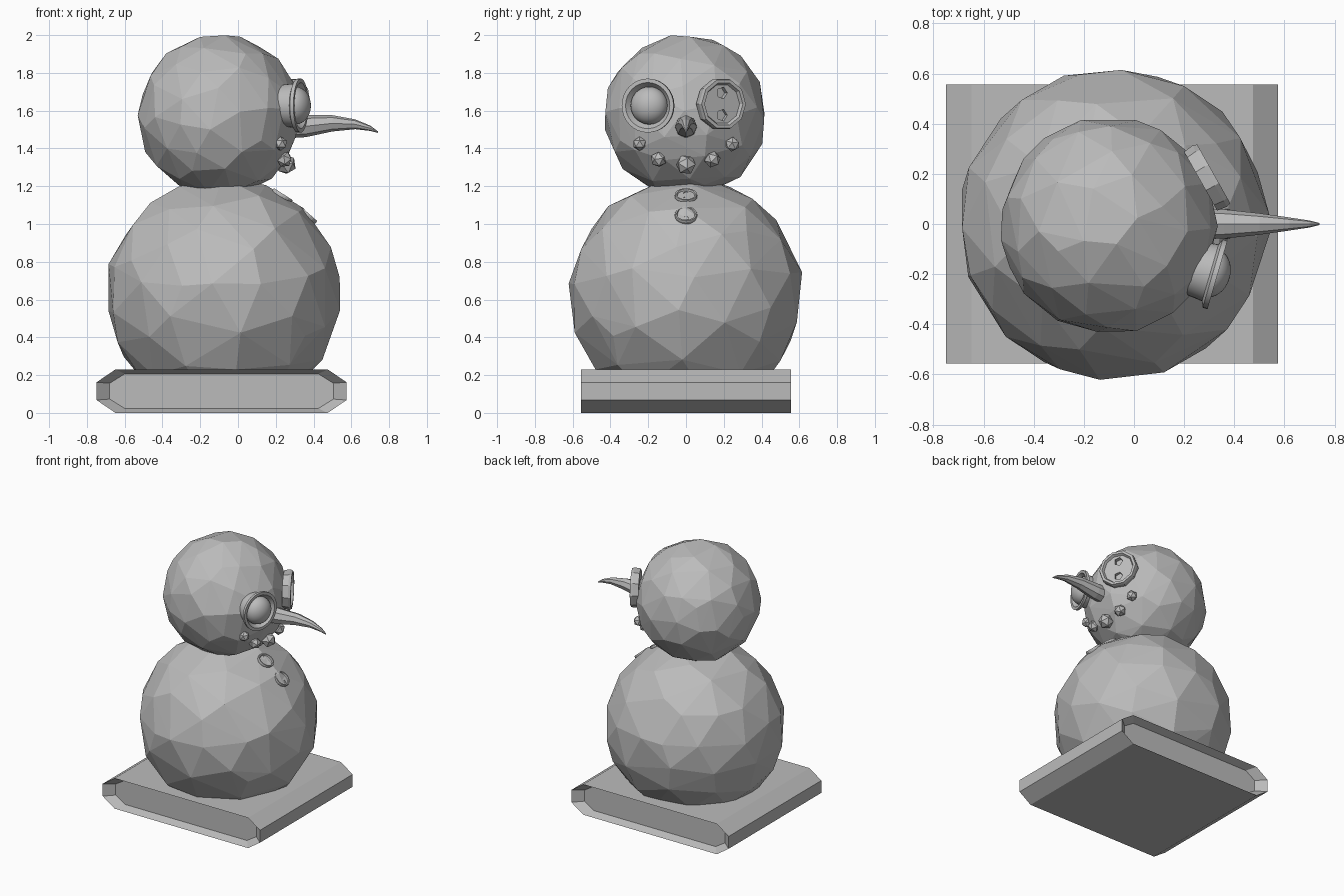
import bpy
import bmesh
from math import cos, sin, pi, radians
from mathutils import Vector, Matrix

cube = bpy.data.objects.get("Cube")
if cube:
    bpy.data.objects.remove(cube, do_unlink=True)

grey = bpy.data.materials.new("plain grey")
grey.use_nodes = True
grey.diffuse_color = (0.5, 0.5, 0.5, 1)
grey.node_tree.nodes["Principled BSDF"].inputs["Base Color"].default_value = (0.5, 0.5, 0.5, 1)


def make(name, bm, matrix=None):
    """Turn a bmesh into a named object, optionally placed by a matrix."""
    if matrix:
        bm.transform(matrix)
    bmesh.ops.recalc_face_normals(bm, faces=bm.faces)
    mesh = bpy.data.meshes.new(name)
    bm.to_mesh(mesh)
    bm.free()
    mesh.materials.append(grey)
    obj = bpy.data.objects.new(name, mesh)
    bpy.context.collection.objects.link(obj)
    return obj


def apply_modifier(obj, kind, **settings):
    mod = obj.modifiers.new(kind.title(), kind)
    for key, value in settings.items():
        setattr(mod, key, value)
    bpy.context.view_layer.objects.active = obj
    bpy.ops.object.modifier_apply(modifier=mod.name)


def facing(point, normal):
    """Local z looks along the normal, local y points up."""
    turn = Vector(normal).to_track_quat('Z', 'Y').to_matrix().to_4x4()
    return Matrix.Translation(point) @ turn


def loft(bm, rings):
    """Join rings of points with quads and cap both ends."""
    rows = [[bm.verts.new(p) for p in ring] for ring in rings]
    for a, b in zip(rows, rows[1:]):
        for i in range(len(a)):
            j = (i + 1) % len(a)
            bm.faces.new((a[i], a[j], b[j], b[i]))
    bm.faces.new(rows[0][::-1])
    bm.faces.new(rows[-1])


def lathe(profile, sides):
    bm = bmesh.new()
    loft(bm, [[(r * cos(2 * pi * i / sides), r * sin(2 * pi * i / sides), z)
               for i in range(sides)] for r, z in profile])
    return bm


def ball(name, centre, radius, detail, turn=0.0):
    bm = bmesh.new()
    bmesh.ops.create_icosphere(bm, subdivisions=detail, radius=radius)
    rot = Matrix.Rotation(turn, 4, Vector((1, 2, 3)).normalized())
    return make(name, bm, Matrix.Translation(centre) @ rot)


def button(name, point, normal, radius, thick, sides, hole_sides):
    """Rimmed disc with a dished face and two holes."""
    place = facing(point, normal)
    profile = [(radius * 0.96, -thick), (radius, -thick * 0.3), (radius * 0.96, 0),
               (radius * 0.83, 0), (radius * 0.76, -thick * 0.3)]
    obj = make(name, lathe(profile, sides), place)
    for side in (-1, 1):
        hole = lathe([(radius * 0.23, -thick * 0.8), (radius * 0.23, thick)], hole_sides)
        cutter = make("hole_cutter", hole,
                      place @ Matrix.Translation((0, side * radius * 0.42, 0)))
        cutter.hide_render = True
        apply_modifier(obj, 'BOOLEAN', object=cutter, operation='DIFFERENCE', solver='EXACT')
        bpy.data.objects.remove(cutter, do_unlink=True)
    return obj


# Base slab: chamfered outline with a tapered recess in both ends
def slab_outline(half_x, half_z, cut_x, cut_z, y):
    quarter = [(half_x, half_z - cut_z), (half_x - cut_x, half_z)]
    half = quarter + [(-x, z) for x, z in quarter[::-1]]
    full = half + [(-x, -z) for x, z in half]
    return [(x - 0.087, y, z + 0.115) for x, z in full]


def outer(y):
    return slab_outline(0.662, 0.115, 0.1, 0.068, y)


def inner(y):
    return slab_outline(0.592, 0.092, 0.08, 0.05, y)


base = bmesh.new()
loft(base, [inner(-0.5), outer(-0.557), outer(0.557), inner(0.5)])
make("base_slab", base)

# Snowballs with broad irregular facets
for name, centre, radius, turn in (("body", (-0.08, 0, 0.625), 0.62, 0.7),
                                   ("head", (-0.1, -0.005, 1.572), 0.43, 1.9)):
    snow = ball(name, centre, radius, 3, turn)
    apply_modifier(snow, 'DECIMATE', ratio=0.5)

# Carrot nose, bent down at the tip
path = [(0.28, 1.515, 0.06), (0.36, 1.518, 0.058), (0.5, 1.533, 0.043),
        (0.62, 1.528, 0.026), (0.7, 1.507, 0.014), (0.74, 1.487, 0.004)]
nose = bmesh.new()
loft(nose, [[(x, r * cos(i * pi / 4), z + r * sin(i * pi / 4)) for i in range(8)]
            for x, z, r in path])
make("nose", nose)

# Goggle eye: flared tube with a smooth dome inside
eye_place = facing((0.333, -0.203, 1.627), (0.96, -0.28, 0))
tube = [(0.108, -0.12), (0.118, -0.03), (0.142, -0.02), (0.143, 0),
        (0.122, 0), (0.1, -0.03)]
rim = make("eye_rim", lathe(tube, 32), eye_place)
dome = bmesh.new()
bmesh.ops.create_uvsphere(dome, u_segments=32, v_segments=16, radius=0.1)
dome_obj = make("eye_dome", dome, eye_place @ Matrix.Translation((0, 0, -0.03))
                @ Matrix.Diagonal((1, 1, 0.8, 1)))
for obj in (rim, dome_obj):
    bpy.ops.object.select_all(action='DESELECT')
    obj.select_set(True)
    bpy.context.view_layer.objects.active = obj
    bpy.ops.object.shade_smooth_by_angle(angle=radians(30))

# Button eye and coat buttons
button("button_eye", (0.318, 0.2, 1.635), (0.87, 0.49, 0), 0.14, 0.06, 10, 5)
button("upper_button", (0.24, 0, 1.158), (0.54, 0, 0.84), 0.06, 0.03, 20, 10)
button("lower_button", (0.375, 0, 1.055), (0.66, 0, 0.75), 0.06, 0.03, 20, 10)

# Mouth stones
stones = [(0.225, -0.245, 1.425, 0.038), (0.245, -0.145, 1.342, 0.043),
          (0.255, 0, 1.315, 0.055), (0.245, 0.14, 1.342, 0.045),
          (0.225, 0.245, 1.422, 0.04)]
for i, (x, y, z, r) in enumerate(stones):
    ball(f"mouth_stone_{i + 1}", (x, y, z), r, 1, i * 0.8)
